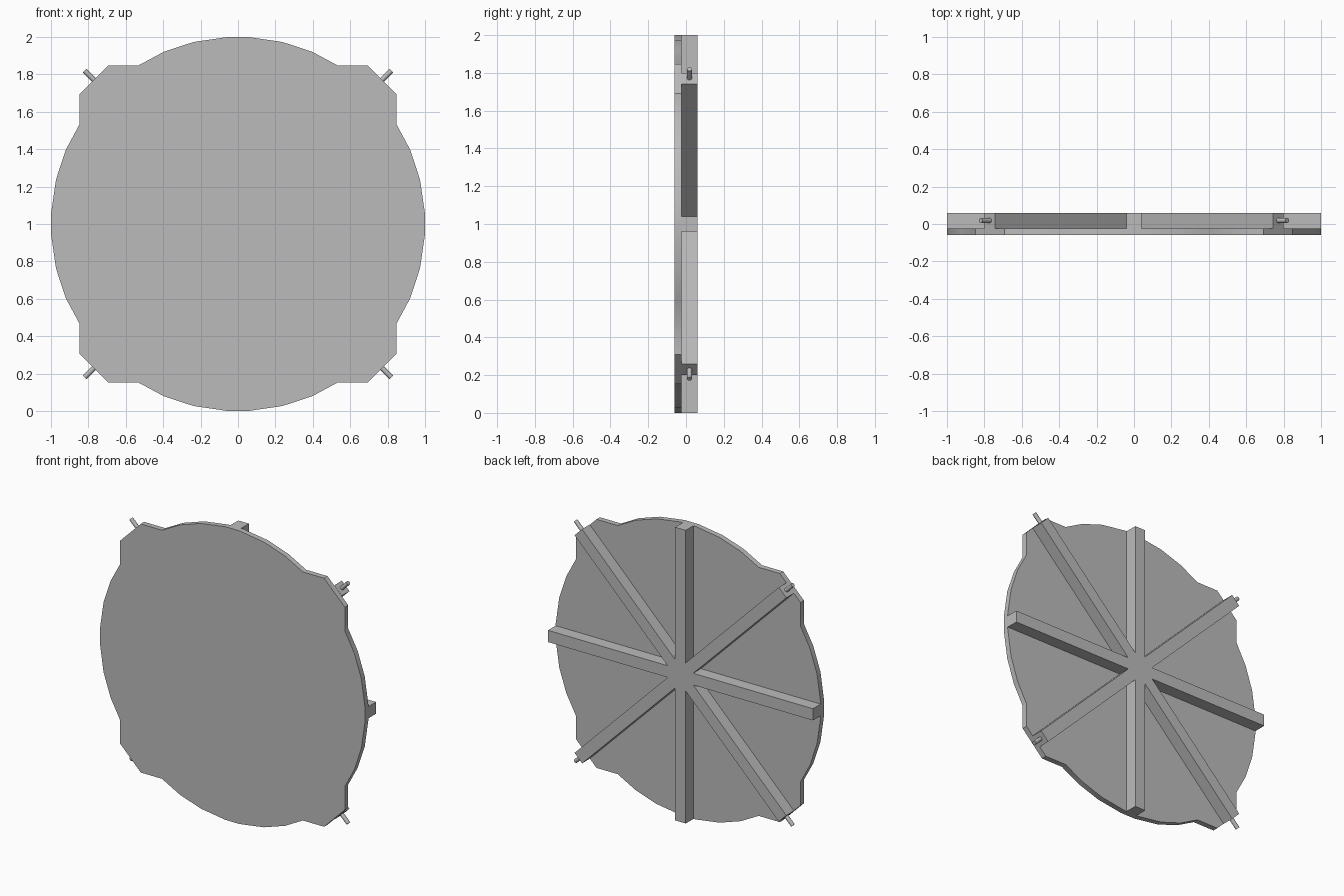
import bpy, bmesh
from math import sin, cos, pi
from mathutils import Vector

cube = bpy.data.objects.get("Cube")
if cube:
    bpy.data.objects.remove(cube)

CENTRE_Z = 1.0
FRONT, SEAM, BACK = -0.06, -0.023, 0.06
RIB_HALF = 0.04
CORNER_REACH = 1.09

grey = bpy.data.materials.new("plain_grey")
grey.use_nodes = True
grey.diffuse_color = (0.5, 0.5, 0.5, 1)
grey.node_tree.nodes["Principled BSDF"].inputs["Base Color"].default_value = (0.5, 0.5, 0.5, 1)


def finish(obj):
    obj.data.materials.append(grey)
    bpy.ops.object.select_all(action="DESELECT")
    obj.select_set(True)
    bpy.context.view_layer.objects.active = obj
    bpy.ops.object.shade_smooth_by_angle(angle=pi / 6)


def extrude_outline(name, outline, y0, y1):
    """Extrude an x/z outline around the wheel centre from y0 to y1."""
    bm = bmesh.new()
    face = bm.faces.new([bm.verts.new((x, y0, z + CENTRE_Z)) for x, z in outline])
    moved = bmesh.ops.extrude_face_region(bm, geom=[face])["geom"]
    verts = [v for v in moved if isinstance(v, bmesh.types.BMVert)]
    bmesh.ops.translate(bm, verts=verts, vec=(0, y1 - y0, 0))
    bmesh.ops.recalc_face_normals(bm, faces=bm.faces)
    mesh = bpy.data.meshes.new(name)
    bm.to_mesh(mesh)
    bm.free()
    obj = bpy.data.objects.new(name, mesh)
    bpy.context.collection.objects.link(obj)
    finish(obj)


# Round plate with four bevelled square corners, from one mirrored octant
octant = [(0.053, 1.0), (0.238, 0.973), (0.398, 0.92), (0.532, 0.848), (0.692, 0.848)]
quarter = octant + [(z, x) for x, z in reversed(octant)]
outline = []
for turn in range(4):
    for x, z in quarter:
        for _ in range(turn):
            x, z = z, -x
        outline.append((x, z))
extrude_outline("plate", outline, FRONT, SEAM)

# Eight-armed star of stiffening ribs on the back
star = []
inner = RIB_HALF / sin(pi / 8)
for i in range(8):
    a = i * pi / 4
    along = Vector((cos(a), sin(a)))
    side = Vector((-sin(a), cos(a))) * RIB_HALF
    tip = along * (CORNER_REACH if i % 2 else 1.0)
    star += [tip - side, tip + side]
    b = a + pi / 8
    star.append(Vector((cos(b), sin(b))) * inner)
extrude_outline("back_ribs", star, SEAM, BACK)

# Round locating pins at the ends of the diagonal ribs
pin_start, pin_end = 1.05, 1.16
names = ["upper_left_pin", "upper_right_pin", "lower_right_pin", "lower_left_pin"]
for i, name in enumerate(names):
    a = pi / 4 + i * pi / 2
    way = Vector((cos(a), 0, sin(a)))
    place = way * (pin_start + pin_end) / 2 + Vector((0, (SEAM + BACK) / 2, CENTRE_Z))
    bpy.ops.mesh.primitive_cylinder_add(
        vertices=16, radius=0.0135, depth=pin_end - pin_start, location=place,
        rotation=way.to_track_quat("Z", "Y").to_euler())
    pin = bpy.context.object
    pin.name = name
    finish(pin)
